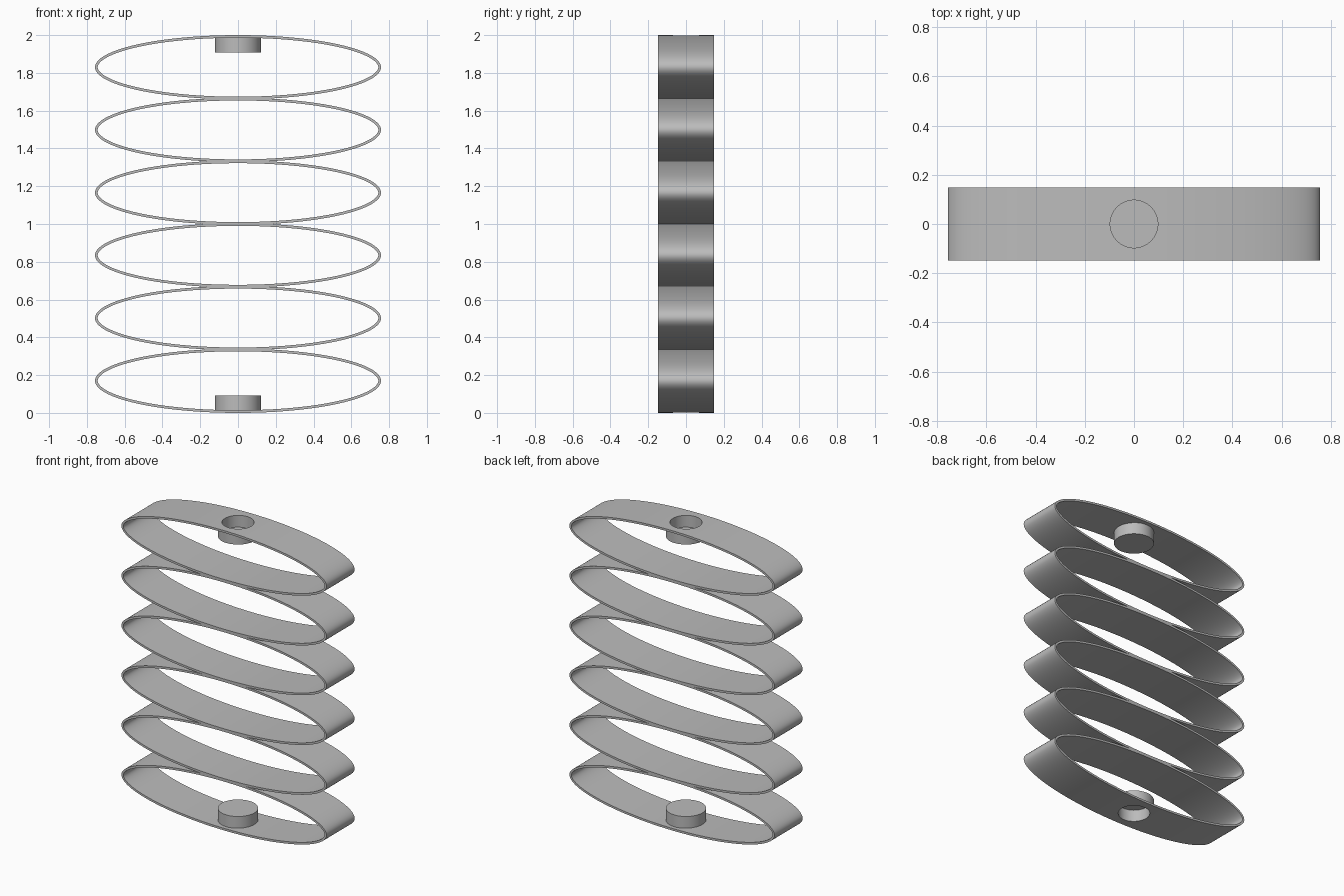
import bpy, bmesh, math

if "Cube" in bpy.data.objects:
    bpy.data.objects.remove(bpy.data.objects["Cube"], do_unlink=True)

HALF_W, HALF_H, WALL, HALF_D = 0.757, 0.17, 0.014, 0.148
COUNT, SEGMENTS = 6, 128
PITCH = (2 - 2 * HALF_H) / (COUNT - 1)

grey = bpy.data.materials.new("light_grey")
grey.use_nodes = True
grey.diffuse_color = (0.5, 0.5, 0.5, 1)
grey.node_tree.nodes["Principled BSDF"].inputs["Base Color"].default_value = (0.5, 0.5, 0.5, 1)


def make_object(name, bm):
    bmesh.ops.recalc_face_normals(bm, faces=bm.faces)
    mesh = bpy.data.meshes.new(name)
    bm.to_mesh(mesh)
    bm.free()
    mesh.materials.append(grey)
    obj = bpy.data.objects.new(name, mesh)
    bpy.context.collection.objects.link(obj)
    return obj


def oval_band(name, z):
    """Elliptical band of even wall thickness, extruded along y."""
    bm = bmesh.new()
    loops = [[], [], [], []]
    for i in range(SEGMENTS):
        a = 2 * math.pi * i / SEGMENTS
        c, s = math.cos(a), math.sin(a)
        nx, nz = HALF_H * c, HALF_W * s
        n = math.hypot(nx, nz)
        outer = (HALF_W * c, HALF_H * s)
        inner = (outer[0] - WALL * nx / n, outer[1] - WALL * nz / n)
        corners = [(outer, -HALF_D), (outer, HALF_D), (inner, HALF_D), (inner, -HALF_D)]
        for loop, (p, y) in zip(loops, corners):
            loop.append(bm.verts.new((p[0], y, z + p[1])))
    for k in range(4):
        a, b = loops[k], loops[(k + 1) % 4]
        for i in range(SEGMENTS):
            j = (i + 1) % SEGMENTS
            bm.faces.new((a[i], a[j], b[j], b[i]))
    return make_object(name, bm)


def cylinder(name, radius, z0, z1):
    bm = bmesh.new()
    bmesh.ops.create_cone(bm, cap_ends=True, segments=64, radius1=radius,
                          radius2=radius, depth=abs(z1 - z0))
    bmesh.ops.translate(bm, verts=bm.verts, vec=(0, 0, (z0 + z1) / 2))
    return make_object(name, bm)


def combine(target, other, operation):
    """Apply a boolean and discard the helper."""
    mod = target.modifiers.new("combine", "BOOLEAN")
    mod.operation, mod.solver, mod.object = operation, "EXACT", other
    bpy.context.view_layer.objects.active = target
    bpy.ops.object.modifier_apply(modifier=mod.name)
    bpy.data.objects.remove(other, do_unlink=True)


# Stack of touching oval bands
spring = oval_band("spring_body", HALF_H)
for i in range(1, COUNT):
    combine(spring, oval_band("band", HALF_H + i * PITCH), "UNION")

# Round sockets opening outward at the bottom and top
for base, up in ((0, 1), (2, -1)):
    combine(spring, cylinder("boss", 0.122, base + up * 0.007, base + up * 0.093), "UNION")
    combine(spring, cylinder("socket", 0.097, base - up * 0.05, base + up * 0.079), "DIFFERENCE")

bpy.ops.object.select_all(action="DESELECT")
spring.select_set(True)
bpy.context.view_layer.objects.active = spring
bpy.ops.object.shade_smooth_by_angle(angle=math.radians(30))
